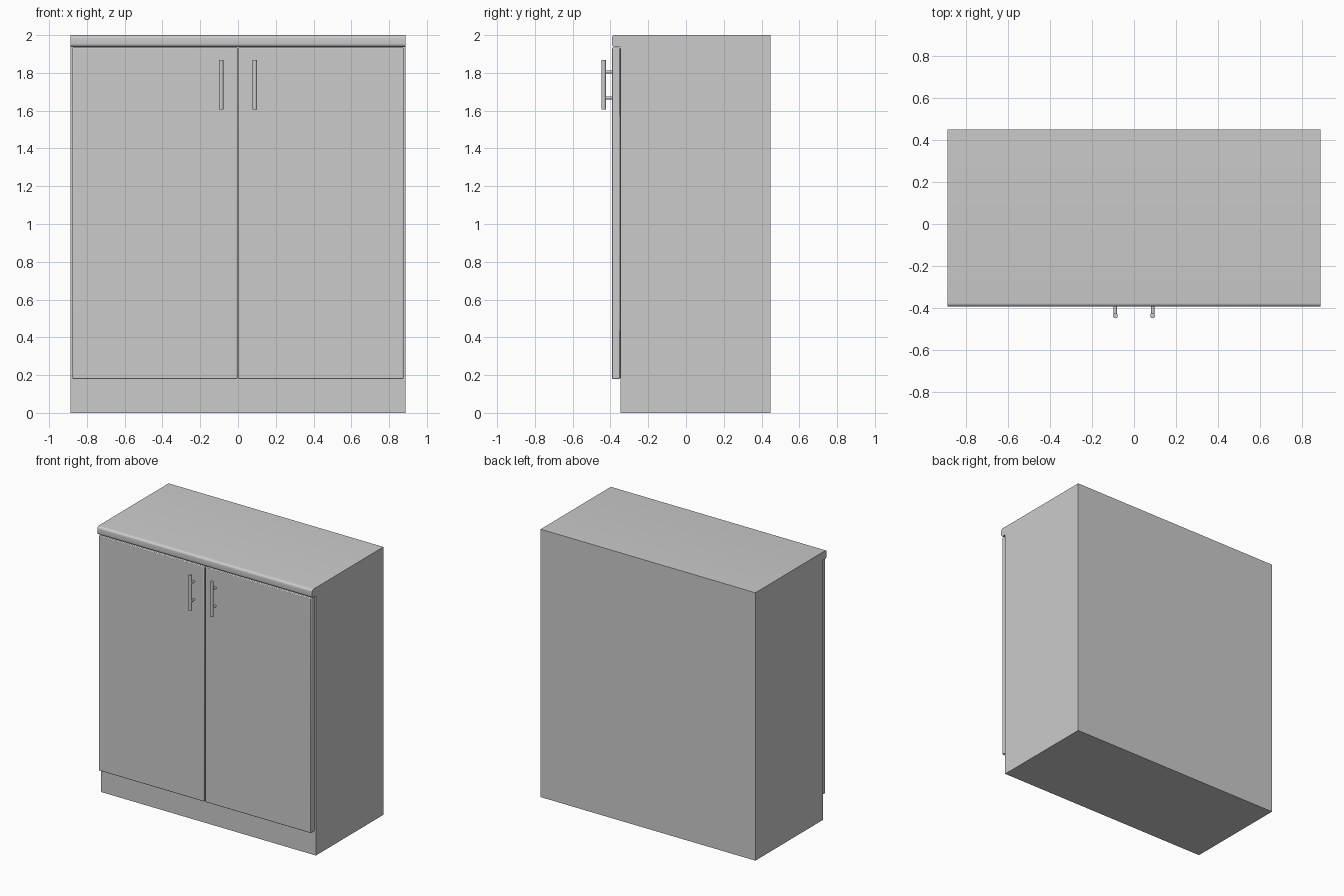
import bpy, math
from mathutils import Vector

if "Cube" in bpy.data.objects:
    bpy.data.objects.remove(bpy.data.objects["Cube"])


def smooth(o):
    bpy.ops.object.select_all(action='DESELECT')
    o.select_set(True)
    bpy.context.view_layer.objects.active = o
    bpy.ops.object.shade_smooth_by_angle(angle=math.radians(35))


def box(name, lo, hi, bevel=0.0):
    lo, hi = Vector(lo), Vector(hi)
    bpy.ops.mesh.primitive_cube_add(size=1, location=(lo + hi) / 2)
    o = bpy.context.object
    o.name = name
    o.scale = hi - lo
    bpy.ops.object.transform_apply(location=False, rotation=False, scale=True)
    if bevel:
        m = o.modifiers.new("Bevel", 'BEVEL')
        m.width, m.segments = bevel, 2
        smooth(o)
    return o


def rod(name, a, b, r):
    a, b = Vector(a), Vector(b)
    bpy.ops.mesh.primitive_cylinder_add(vertices=24, radius=r, depth=(b - a).length,
                                        location=(a + b) / 2)
    o = bpy.context.object
    o.name = name
    o.rotation_euler = (b - a).to_track_quat('Z', 'Y').to_euler()
    smooth(o)
    return o


W, BACK, BODY_F, DOOR_F = 0.887, 0.448, -0.348, -0.393

# Carcass with recessed plinth
box("cabinet_body", (-W, BODY_F, 0), (W, BACK, 1.937))

# Worktop: rounded front nose profile extruded across the width
r, z0, z1 = 0.018, 1.937, 2.0
profile = [(BACK, z0)]
for cz, start in ((z0 + r, 270), (z1 - r, 180)):
    for i in range(7):
        t = math.radians(start - i * 15)
        profile.append((DOOR_F + r + r * math.cos(t), cz + r * math.sin(t)))
profile.append((BACK, z1))
n = len(profile)
verts = [(x, y, z) for x in (-W, W) for y, z in profile]
faces = [list(range(n))[::-1], list(range(n, 2 * n))]
faces += [(i, (i + 1) % n, n + (i + 1) % n, n + i) for i in range(n)]
mesh = bpy.data.meshes.new("worktop")
mesh.from_pydata(verts, [], faces)
worktop = bpy.data.objects.new("worktop", mesh)
bpy.context.collection.objects.link(worktop)
smooth(worktop)

# Doors and bar handles on both sides
for side, s in (("left", -1), ("right", 1)):
    x0, x1 = sorted((s * 0.003, s * 0.877))
    box(side + "_door", (x0, DOOR_F, 0.18), (x1, BODY_F, 1.934), 0.005)
    hx, hy = s * 0.089, -0.436
    rod(side + "_handle_bar", (hx, hy, 1.605), (hx, hy, 1.868), 0.012)
    for k, z in enumerate((1.668, 1.805)):
        rod(f"{side}_handle_post_{k + 1}", (hx, hy, z), (hx, DOOR_F + 0.005, z), 0.008)

# Consistent outward normals on the worktop
bpy.context.view_layer.objects.active = worktop
bpy.ops.object.mode_set(mode='EDIT')
bpy.ops.mesh.select_all(action='SELECT')
bpy.ops.mesh.normals_make_consistent(inside=False)
bpy.ops.object.mode_set(mode='OBJECT')
